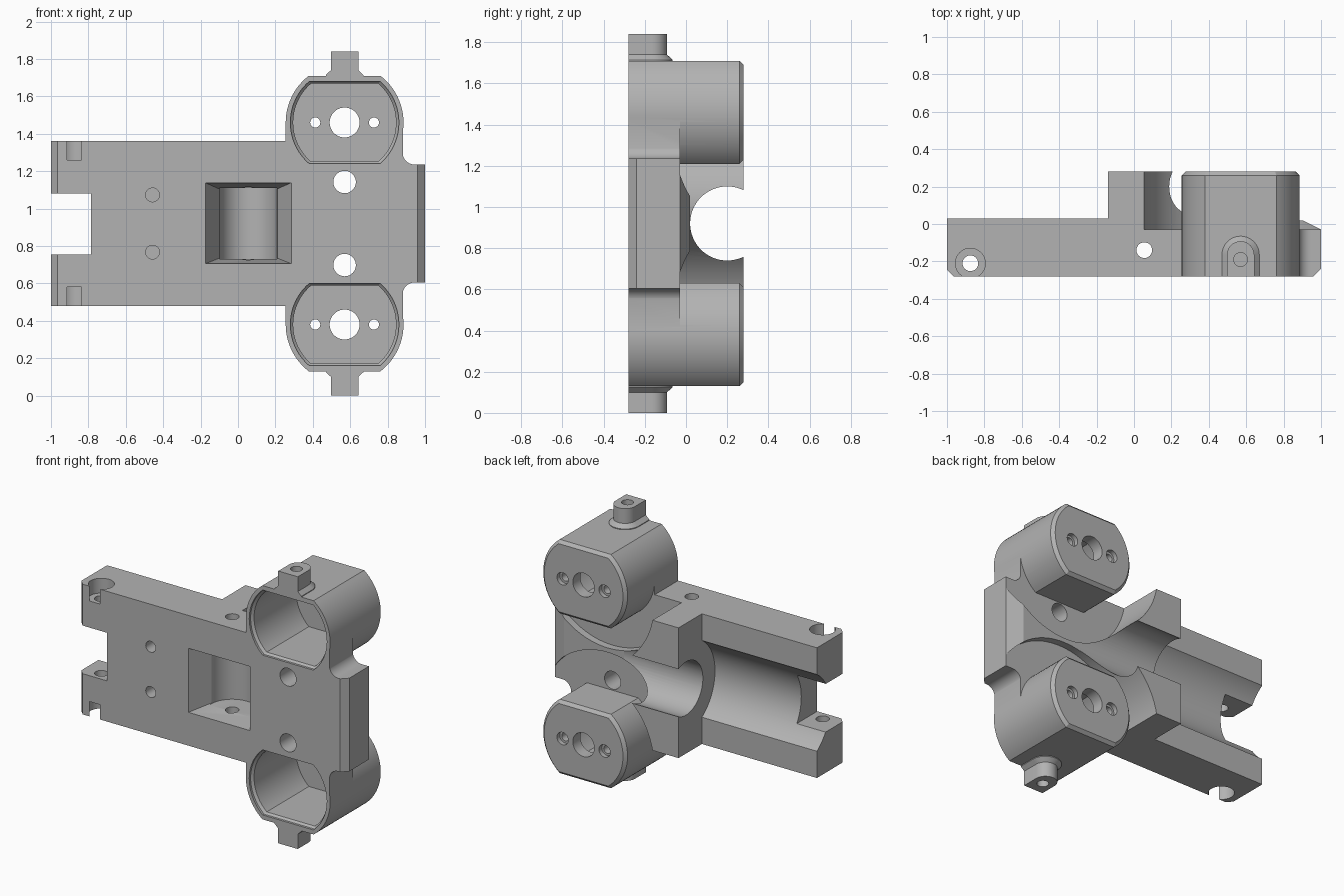
import bpy, bmesh, math

if "Cube" in bpy.data.objects:
    bpy.data.objects.remove(bpy.data.objects["Cube"])

grey = bpy.data.materials.new("machined_grey")
grey.use_nodes = True
COLOUR = (0.45, 0.45, 0.45, 1)
grey.diffuse_color = COLOUR
grey.node_tree.nodes["Principled BSDF"].inputs["Base Color"].default_value = COLOUR

MID = 0.92            # height of the mirror plane
CUP_X, CUP_Z = 0.57, 1.46


def loft(name, axis, rings):
    """Solid through matching outlines, each given as (points, position on axis)."""
    place = {"x": lambda a, b, t: (t, a, b),
             "y": lambda a, b, t: (a, t, b),
             "z": lambda a, b, t: (a, b, t)}[axis]
    bm = bmesh.new()
    loops = [[bm.verts.new(place(a, b, t)) for a, b in pts] for pts, t in rings]
    n = len(loops[0])
    for low, high in zip(loops, loops[1:]):
        for i in range(n):
            j = (i + 1) % n
            bm.faces.new((low[i], low[j], high[j], high[i]))
    bm.faces.new(loops[0])
    bm.faces.new(loops[-1])
    bmesh.ops.recalc_face_normals(bm, faces=bm.faces)
    mesh = bpy.data.meshes.new(name)
    bm.to_mesh(mesh)
    bm.free()
    mesh.materials.append(grey)
    obj = bpy.data.objects.new(name, mesh)
    bpy.context.collection.objects.link(obj)
    return obj


def prism(name, axis, pts, lo, hi):
    return loft(name, axis, [(pts, lo), (pts, hi)])


def rect(a0, a1, b0, b1):
    return [(a0, b0), (a1, b0), (a1, b1), (a0, b1)]


def arc(a, b, r, start, end, n):
    return [(a + r * math.cos(start + (end - start) * i / n),
             b + r * math.sin(start + (end - start) * i / n)) for i in range(n + 1)]


def circle(a, b, r, n=64):
    return arc(a, b, r, 0, math.tau, n)[:-1]


def flat_round(a, b, r, h):
    """Circle with its top and bottom cut flat at a distance h."""
    k = math.asin(h / r)
    return arc(a, b, r, -k, k, 24) + arc(a, b, r, math.pi - k, math.pi + k, 24)


def combine(target, tool, operation):
    mod = target.modifiers.new(tool.name, "BOOLEAN")
    mod.operation = operation
    mod.solver = "EXACT"
    mod.object = tool
    bpy.context.view_layer.objects.active = target
    bpy.ops.object.modifier_apply(modifier=mod.name)
    bpy.data.objects.remove(tool)


def add(tool):
    combine(housing, tool, "UNION")


def cut(tool):
    combine(housing, tool, "DIFFERENCE")


def both(z):
    return (z, 2 * MID - z)


# Long arm with the raised bearing block
housing = prism("housing", "z", [(-1, -0.245), (-0.965, -0.28), (0.45, -0.28), (0.45, 0.28),
                                 (-0.14, 0.28), (-0.14, 0.03), (-1, 0.03)], 0.48, 1.36)

# End plate and the web joining the two cups
add(prism("end_plate", "z", [(0.2, -0.28), (0.96, -0.28), (1, -0.24), (1, -0.03),
                             (0.9, 0.02), (0.2, 0.02)], 0.605, 1.235))
add(prism("web", "y", rect(0.255, 0.882, 0.38, 1.46), -0.28, -0.03))
for s in (1, -1):
    corner = [(0.87, MID + s * 0.3), (0.945, MID + s * 0.3)]
    corner += [(x, MID + s * (z - MID))
               for x, z in arc(0.945, 1.3, 0.065, -math.pi / 2, -math.pi, 10)]
    corner.append((0.87, MID + s * 0.38))
    add(prism("corner_fillet", "y", corner, -0.28, -0.03))

# Round clearance pockets behind the cups
for z in both(CUP_Z):
    cut(prism("pocket", "y", circle(CUP_X, z, 0.525, 96), -0.03, 0.4))

# Lengthwise bore, wide trough and end notch
cut(prism("bore", "x", circle(0.2, MID, 0.18), -0.5, 1.2))
cut(prism("trough", "x", circle(0.2, MID, 0.31), -1.2, -0.14))
cut(prism("notch", "y", rect(-1.2, -0.785, 0.755, 1.08), -0.5, 0.5))

# Flat-sided cups
for z in both(CUP_Z):
    outer = flat_round(CUP_X, z, 0.315, 0.25)
    add(loft("cup", "y", [(outer, -0.28), (outer, 0.26),
                          (flat_round(CUP_X, z, 0.295, 0.23), 0.28)]))


# Mounting tabs with flared feet
def tab_outline(half):
    return [(CUP_X - half, -0.28), (CUP_X + half, -0.28)] + \
        arc(CUP_X, -0.165, half, 0, math.pi, 20)


for s in (1, -1):
    add(loft("tab", "z", [(tab_outline(half), MID + s * h) for half, h in
                          ((0.1, 0.77), (0.1, 0.795), (0.073, 0.82), (0.073, 0.92))]))
    ends = sorted((MID + s * 0.82, MID + s * 0.95))
    cut(prism("tab_hole", "z", circle(CUP_X, -0.19, 0.037, 32), *ends))

# Cup cavities with a bevelled lip, shaft hole and screw holes
for z in both(CUP_Z):
    inner = flat_round(CUP_X, z, 0.275, 0.208)
    lip = flat_round(CUP_X, z, 0.29, 0.22)
    cut(loft("cavity", "y", [(lip, -0.3), (lip, -0.265), (inner, -0.25), (inner, 0.2)]))
    cut(prism("shaft_hole", "y", circle(CUP_X, z, 0.08), 0.1, 0.4))
    for x in (CUP_X - 0.157, CUP_X + 0.157):
        cut(prism("screw_hole", "y", circle(x, z, 0.027, 32), 0.1, 0.4))
        cut(prism("screw_sink", "y", circle(x, z, 0.042, 32), 0.25, 0.4))

# Holes through the web and blind holes in the front of the arm
for z in both(1.142):
    cut(prism("web_hole", "y", circle(CUP_X, z, 0.06, 48), -0.5, 0.1))
for z in both(1.073):
    cut(prism("blind_hole", "y", circle(-0.457, z, 0.037, 32), -0.4, -0.18))

# Upright holes and the counterbores at the arm ends
cut(prism("pin_hole", "z", circle(0.055, -0.14, 0.042, 32), 0.4, 1.45))
cut(prism("clamp_hole", "z", circle(-0.875, -0.21, 0.042, 32), 0.4, 1.45))
cut(prism("counterbore", "z", circle(-0.875, -0.21, 0.08, 48), 1.26, 1.45))
cut(prism("counterbore", "z", circle(-0.875, -0.21, 0.08, 48), 0.4, 0.58))

# Front window with tapered sides and a round chamber
cut(loft("window", "y", [(rect(-0.175, 0.285, 0.705, 1.138), -0.3),
                         (rect(-0.175, 0.285, 0.705, 1.138), -0.279),
                         (rect(-0.1, 0.21, 0.735, 1.105), -0.14)]))
cut(prism("chamber", "z", circle(0.055, -0.14, 0.154), 0.73, 1.11))

# Smooth curved walls, keep machined edges crisp
bpy.ops.object.select_all(action="DESELECT")
housing.select_set(True)
bpy.context.view_layer.objects.active = housing
bpy.ops.object.shade_smooth_by_angle(angle=math.radians(25))
